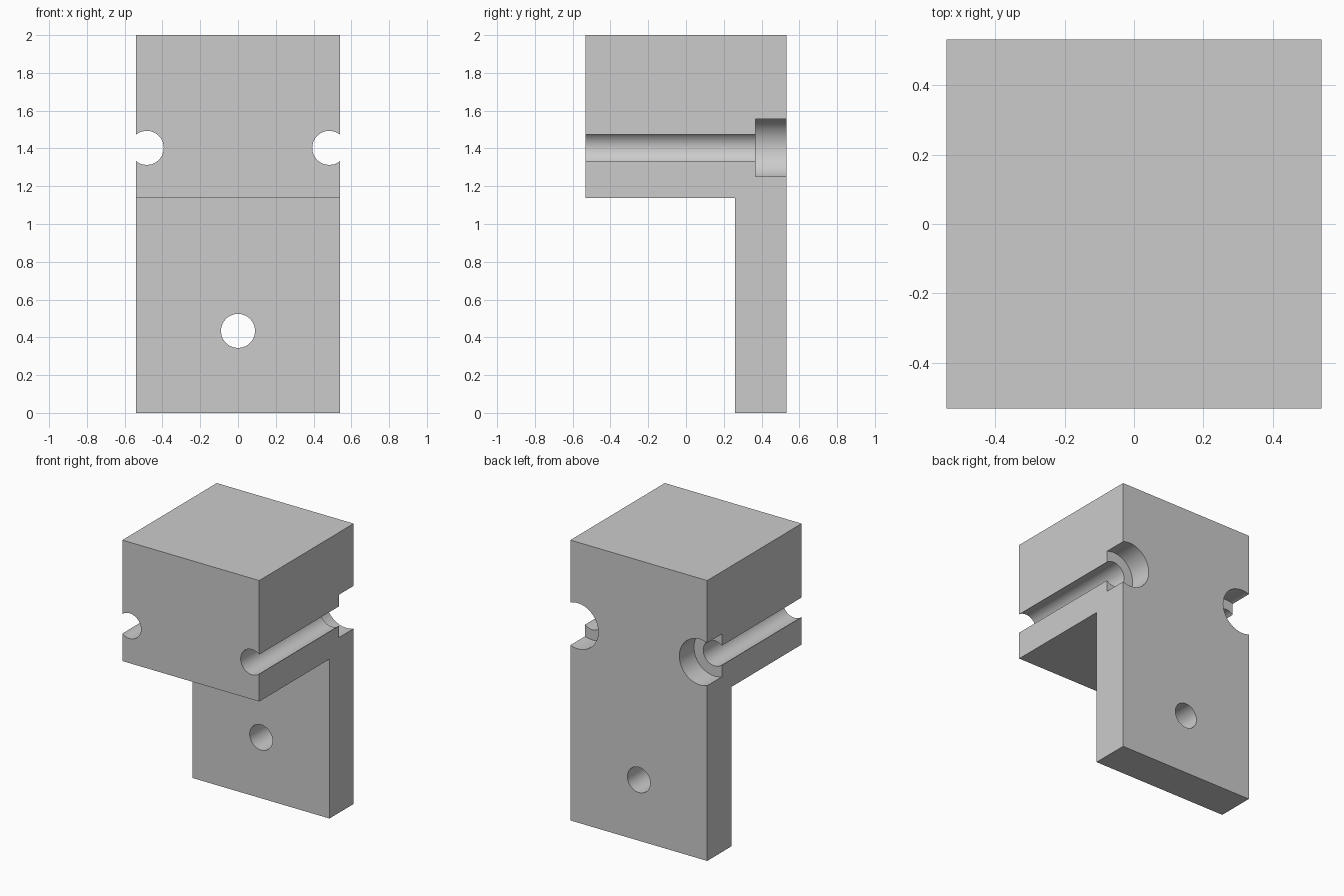
import bpy
import bmesh
import math

cube = bpy.data.objects.get("Cube")
if cube:
    bpy.data.objects.remove(cube, do_unlink=True)

HALF_X, HALF_Y = 0.54, 0.532
HOLE_R, BORE_R = 0.09, 0.163

grey = bpy.data.materials.new("plain grey")
grey.use_nodes = True
colour = (0.6, 0.6, 0.6, 1)
grey.diffuse_color = colour
grey.node_tree.nodes["Principled BSDF"].inputs["Base Color"].default_value = colour


# L-shaped body: side profile extruded across the width
def make_body():
    profile = [(-HALF_Y, 2), (-HALF_Y, 1.137), (0.26, 1.137),
               (0.26, 0), (HALF_Y, 0), (HALF_Y, 2)]
    bm = bmesh.new()
    face = bm.faces.new([bm.verts.new((-HALF_X, y, z)) for y, z in profile])
    side = bmesh.ops.extrude_face_region(bm, geom=[face])
    moved = [v for v in side["geom"] if isinstance(v, bmesh.types.BMVert)]
    bmesh.ops.translate(bm, verts=moved, vec=(2 * HALF_X, 0, 0))
    bmesh.ops.recalc_face_normals(bm, faces=bm.faces)
    mesh = bpy.data.meshes.new("bracket_body")
    bm.to_mesh(mesh)
    bm.free()
    obj = bpy.data.objects.new("bracket_body", mesh)
    bpy.context.collection.objects.link(obj)
    mesh.materials.append(grey)
    return obj


# Drill a round hole along y, then remove the drill
def drill(body, x, z, radius, y0, y1):
    bpy.ops.mesh.primitive_cylinder_add(
        vertices=64, radius=radius, depth=y1 - y0,
        location=(x, (y0 + y1) / 2, z), rotation=(math.pi / 2, 0, 0))
    cutter = bpy.context.object
    cutter.name = "drill_cutter"
    cutter.hide_render = True
    cutter.data.materials.append(grey)
    mod = body.modifiers.new("hole", "BOOLEAN")
    mod.operation = "DIFFERENCE"
    mod.solver = "EXACT"
    mod.object = cutter
    bpy.context.view_layer.objects.active = body
    bpy.ops.object.modifier_apply(modifier=mod.name)
    bpy.data.objects.remove(cutter, do_unlink=True)


body = make_body()

# Mounting hole in the lower plate
drill(body, 0, 0.434, HOLE_R, 0, 1)

# Open screw channels on both sides, counterbored at the back
for side in (-1, 1):
    drill(body, side * 0.483, 1.403, HOLE_R, -1, 1)
    drill(body, side * 0.483, 1.403, BORE_R, 0.367, 1)

# Smooth hole walls, sharp edges kept
bpy.ops.object.select_all(action="DESELECT")
body.select_set(True)
bpy.context.view_layer.objects.active = body
bpy.ops.object.shade_smooth_by_angle(angle=math.radians(30))
